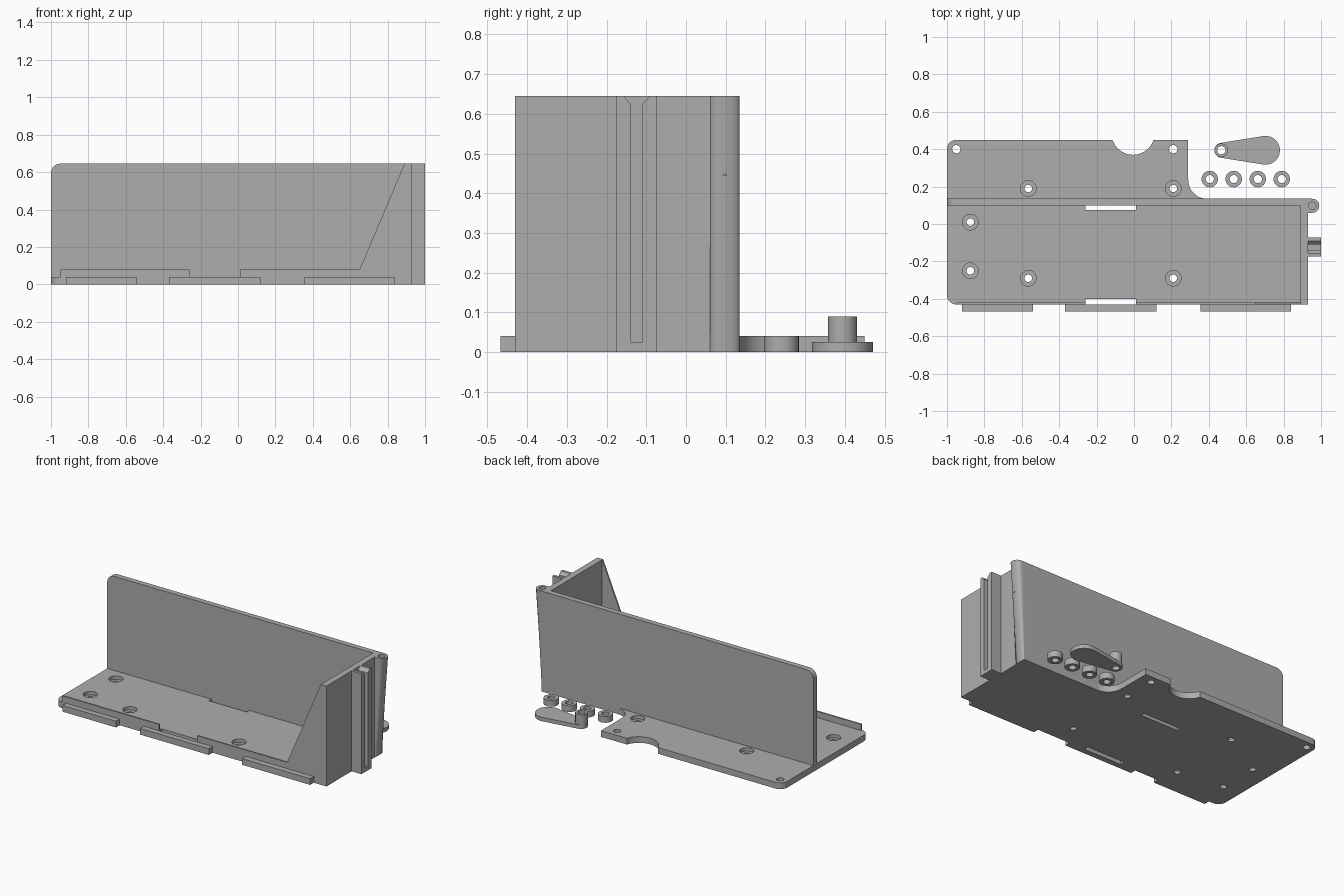
import bpy, bmesh, math

if "Cube" in bpy.data.objects:
    bpy.data.objects.remove(bpy.data.objects["Cube"], do_unlink=True)

grey = bpy.data.materials.new("plain_grey")
grey.use_nodes = True
grey.diffuse_color = (0.42, 0.42, 0.42, 1)
grey.node_tree.nodes["Principled BSDF"].inputs["Base Color"].default_value = (0.42, 0.42, 0.42, 1)

AXES = {"x": lambda u, v, w: (w, u, v),
        "y": lambda u, v, w: (u, w, v),
        "z": lambda u, v, w: (u, v, w)}


def arc(cx, cy, r, start, end, n=12):
    """Points on an arc, angles in degrees."""
    angles = [math.radians(start + (end - start) * i / n) for i in range(n + 1)]
    return [(cx + r * math.cos(a), cy + r * math.sin(a)) for a in angles]


def circle(cx, cy, r, n=32):
    return arc(cx, cy, r, 0, 360, n)[:-1]


def rect(a, b, c, d):
    return [(a, c), (b, c), (b, d), (a, d)]


def prism(name, outline, low, high, axis="z", low_outline=None):
    """Solid between two matching outlines along an axis."""
    place = AXES[axis]
    bm = bmesh.new()
    lower = [bm.verts.new(place(u, v, low)) for u, v in (low_outline or outline)]
    upper = [bm.verts.new(place(u, v, high)) for u, v in outline]
    bm.faces.new(lower[::-1])
    bm.faces.new(upper)
    n = len(outline)
    for i in range(n):
        j = (i + 1) % n
        bm.faces.new((lower[i], lower[j], upper[j], upper[i]))
    bmesh.ops.recalc_face_normals(bm, faces=bm.faces)
    mesh = bpy.data.meshes.new(name)
    bm.to_mesh(mesh)
    bm.free()
    mesh.materials.append(grey)
    obj = bpy.data.objects.new(name, mesh)
    bpy.context.collection.objects.link(obj)
    return obj


def activate(obj):
    bpy.ops.object.select_all(action="DESELECT")
    obj.select_set(True)
    bpy.context.view_layer.objects.active = obj


def combine(target, other, operation="DIFFERENCE"):
    activate(target)
    mod = target.modifiers.new("combine", "BOOLEAN")
    mod.operation = operation
    mod.solver = "EXACT"
    mod.object = other
    bpy.ops.object.modifier_apply(modifier=mod.name)
    bpy.data.objects.remove(other, do_unlink=True)


def drill(target, x, y, r, low=-0.1, high=0.3):
    combine(target, prism("drill", circle(x, y, r), low, high))


FRONT, BACK, END, TOP, FLOOR = -0.43, 0.135, 0.93, 0.645, 0.04

# Base plate with rounded corners, finger notch and inner fillet
outline = arc(-0.95, FRONT + 0.05, 0.05, 180, 270, 8)
outline += [(END, FRONT), (END, BACK)]
outline += arc(0.39, BACK + 0.1, 0.1, 270, 180)
outline += [(0.29, 0.45)]
outline += arc(-0.005, 0.485, 0.115, -18, -162, 24)
outline += arc(-0.95, 0.40, 0.05, 90, 180, 8)
base = prism("base_plate", outline, 0, FLOOR)

# Screw holes, six of them counterbored
for x, y in [(-0.95, 0.40), (0.21, 0.40)]:
    drill(base, x, y, 0.022)
for x, y in [(-0.565, 0.19), (0.21, 0.19), (-0.875, 0.01),
             (-0.875, -0.25), (-0.565, -0.29), (0.21, -0.29)]:
    drill(base, x, y, 0.02)
    drill(base, x, y, 0.042, 0.018)

# Strap slots
for y0, y1 in [(0.075, 0.10), (FRONT - 0.02, -0.40)]:
    combine(base, prism("slot", rect(-0.26, 0.01, y0, y1), -0.1, 0.1))

# Upright walls
back = [(-1, 0), (END, 0), (END, TOP)] + arc(-0.95, TOP - 0.05, 0.05, 90, 180, 8)
prism("back_wall", back, 0.10, BACK, "y")
prism("end_wall", rect(0.89, END, FRONT, BACK), 0, TOP)

# Thin front lip and sloped gusset
prism("front_lip", rect(-0.95, -0.26, 0.02, 0.08), FRONT, -0.42, "y")
gusset = [(0.01, 0.02), (0.91, 0.02), (0.91, TOP), (0.89, TOP), (0.65, 0.08), (0.01, 0.08)]
prism("front_gusset", gusset, FRONT, -0.42, "y")

# Tabs along the front edge
for i, (x0, x1) in enumerate([(-0.92, -0.54), (-0.37, 0.12), (0.355, 0.84)]):
    prism("front_tab_%d" % (i + 1), rect(x0, x1, -0.467, FRONT), 0, FLOOR)

# Slotted rail on the end wall, flared at the top of the slot
rail = [(-0.175, 0), (-0.073, 0), (-0.073, TOP), (-0.09, TOP), (-0.11, 0.625),
        (-0.11, 0.025), (-0.14, 0.025), (-0.14, 0.625), (-0.157, TOP), (-0.175, TOP)]
prism("slotted_rail", rail, END, 1.0, "x")

# Pivot boss that tapers down into the end wall
boss = [(END, 0.06)] + arc(0.953, 0.0975, 0.0375, -90, 90, 20) + [(END, BACK)]
foot = [(END + (x - END) * 0.05, y) for x, y in boss]
pivot = prism("pivot_boss", boss, 0, TOP, low_outline=foot)
drill(pivot, 0.953, 0.0975, 0.02, TOP - 0.2, TOP + 0.1)

# Loose spacer rings
for i, x in enumerate([0.405, 0.533, 0.662, 0.79]):
    ring = prism("spacer_%d" % (i + 1), circle(x, 0.24, 0.044), 0, FLOOR)
    drill(ring, x, 0.24, 0.022)

# Loose latch lever with a hollow pin
lever_outline = arc(0.703, 0.394, 0.077, -99, 99, 28) + arc(0.47, 0.394, 0.04, 99, 261, 20)
lever = prism("latch_lever", lever_outline, 0, 0.025)
combine(lever, prism("latch_pin", circle(0.467, 0.394, 0.0365), 0.01, 0.09), "UNION")
drill(lever, 0.467, 0.394, 0.022)

# Smooth the round faces, keep the edges sharp
for obj in list(bpy.context.collection.objects):
    if obj.type == "MESH" and grey.name in obj.data.materials:
        activate(obj)
        bpy.ops.object.shade_smooth_by_angle(angle=math.radians(30))
